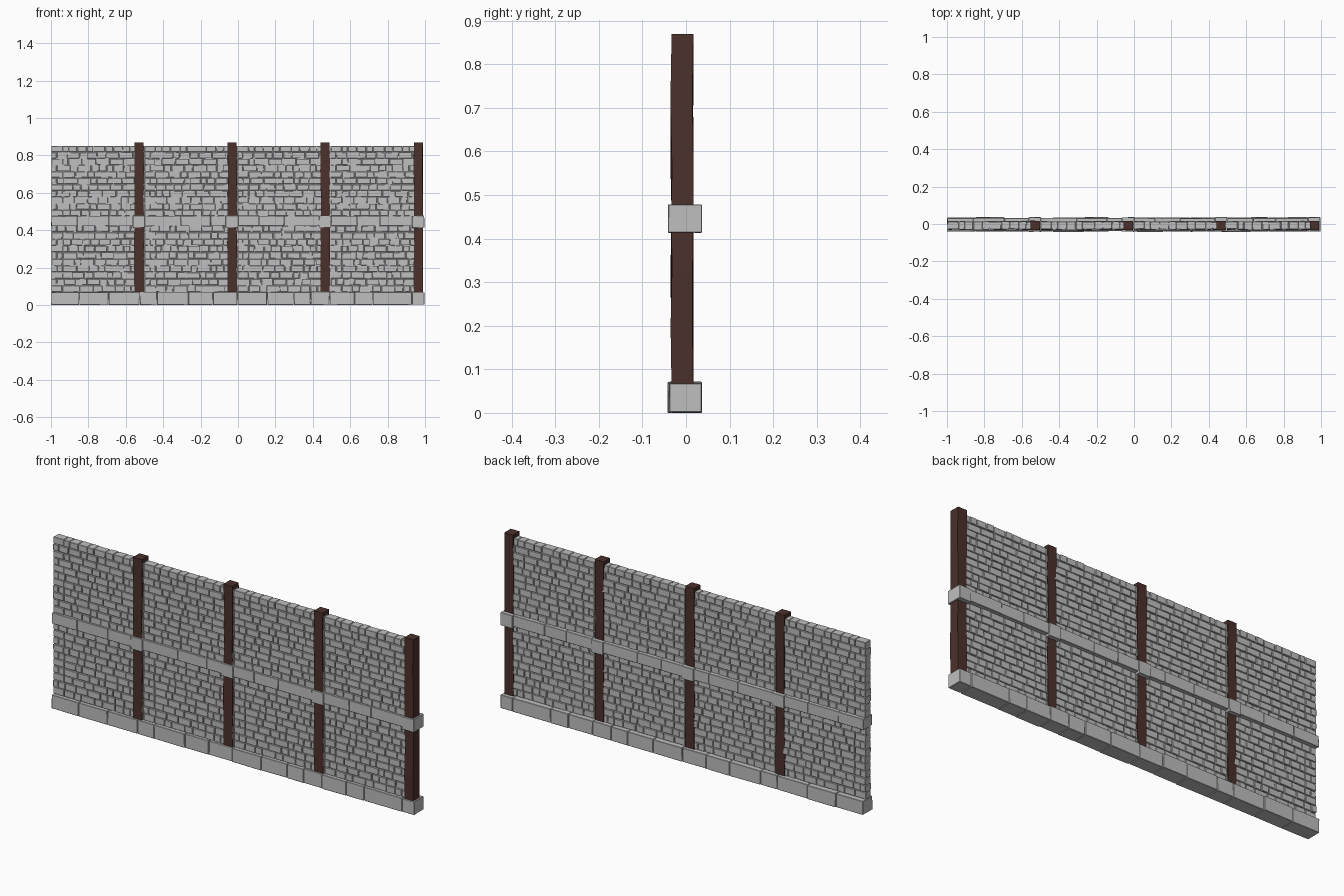
import bpy, bmesh, random

if "Cube" in bpy.data.objects:
    bpy.data.objects.remove(bpy.data.objects["Cube"])

random.seed(4)
R = random.uniform


def material(name, col):
    m = bpy.data.materials.new(name)
    m.diffuse_color = (*col, 1)
    m.use_nodes = True
    m.node_tree.nodes["Principled BSDF"].inputs["Base Color"].default_value = m.diffuse_color
    return m


stone = material("grey stone", (0.52, 0.52, 0.52))
wood = material("dark brown wood", (0.07, 0.03, 0.024))


def box(bm, x0, x1, y0, y1, z0, z1, jit=0.0):
    """Box with optional corner jitter for a hand-cut look."""
    v = [bm.verts.new((x + R(-jit, jit), y + R(-jit, jit), z + R(-jit, jit)))
         for z in (z0, z1) for x, y in ((x0, y0), (x1, y0), (x1, y1), (x0, y1))]
    for f in ((3, 2, 1, 0), (4, 5, 6, 7), (0, 1, 5, 4),
              (1, 2, 6, 5), (2, 3, 7, 6), (3, 0, 4, 7)):
        bm.faces.new([v[i] for i in f])


def finish(bm, name, mat, bevel=0.0):
    me = bpy.data.meshes.new(name)
    bm.to_mesh(me)
    bm.free()
    ob = bpy.data.objects.new(name, me)
    bpy.context.collection.objects.link(ob)
    me.materials.append(mat)
    if bevel:
        mod = ob.modifiers.new("worn edges", 'BEVEL')
        mod.width = bevel
        mod.segments = 1
    return ob


posts = [-0.53, -0.032, 0.466, 0.964]

# Mortar core behind the bricks
bm = bmesh.new()
box(bm, -0.997, 0.96, -0.022, 0.007, 0.03, 0.848)
finish(bm, "mortar_core", stone)

# Brick courses: one layout repeated in the four bays
layout = []
for z_low, z_high, rows in ((0.07, 0.425, 10), (0.475, 0.852, 11)):
    h = (z_high - z_low) / rows
    for r in range(rows):
        x = 0.0
        while x < 0.497:
            w = R(0.03, 0.075) if x else (0.03 if r % 2 else 0.06)
            if 0.497 - x - w < 0.025:
                w = 0.497 - x
            layout.append((x, x + w, z_low + r * h, z_low + (r + 1) * h,
                           R(-0.031, -0.027), R(0.011, 0.015)))
            x += w
bm = bmesh.new()
for bay in range(4):
    for x0, x1, z0, z1, yf, yb in layout:
        ox = -0.999 + bay * 0.498
        if ox + x0 > 0.955:
            continue
        box(bm, ox + x0 + 0.0015, min(ox + x1, 0.975) - 0.0015,
            yf, yb, z0 + 0.0015, z1 - 0.0015, 0.0007)
finish(bm, "wall_bricks", stone, 0.0015)

# Timber posts, slightly crooked along their length
for i, px in enumerate(posts):
    bm = bmesh.new()
    rings = []
    for k, z in enumerate((0.05, 0.2, 0.32, 0.45, 0.58, 0.72, 0.87)):
        j = 0.0 if k in (0, 3, 6) else 0.003
        rings.append([bm.verts.new((px + sx * 0.024 + R(-j, j),
                                    y + R(-j, j * 0.3), z))
                      for sx, y in ((-1, -0.033), (1, -0.033), (1, 0.017), (-1, 0.017))])
    for a, b in zip(rings, rings[1:]):
        for n in range(4):
            m = (n + 1) % 4
            bm.faces.new((a[n], a[m], b[m], b[n]))
    bm.faces.new(rings[0][::-1])
    bm.faces.new(rings[-1])
    finish(bm, f"post_{i + 1}", wood)

# Base course of long cut stones
bm = bmesh.new()
x = -0.999
while x < 0.93:
    w = R(0.09, 0.17)
    x1 = 0.93 if 0.93 - x - w < 0.06 else x + w
    box(bm, x + 0.001, x1 - 0.001, -0.039 + R(-0.003, 0.003),
        0.033 + R(-0.001, 0.003), 0.001, 0.07 + R(-0.001, 0.002), 0.0008)
    x = x1
box(bm, 0.931, 0.996, -0.038, 0.036, 0.002, 0.068)
finish(bm, "base_course", stone, 0.0015)

# Middle rail stones with a larger block clasping each post
bm = bmesh.new()
x = -0.999
for px in posts:
    end = px - 0.033
    while x < end - 0.001:
        w = R(0.11, 0.2)
        x1 = end if end - x - w < 0.07 else x + w
        box(bm, x + 0.0005, x1 - 0.0005, -0.037 + R(-0.001, 0.001),
            0.031 + R(-0.001, 0.001), 0.423, 0.477 + R(-0.001, 0.001), 0.0006)
        x = x1
    box(bm, px - 0.033, px + 0.032, -0.041, 0.036, 0.414, 0.478, 0.0008)
    x = px + 0.032
finish(bm, "middle_rail", stone, 0.0012)

# Stand the model on the ground plane
bpy.context.view_layer.update()
low = min(v.co.z for o in bpy.data.objects for v in o.data.vertices)
for o in bpy.data.objects:
    o.location.z -= low
